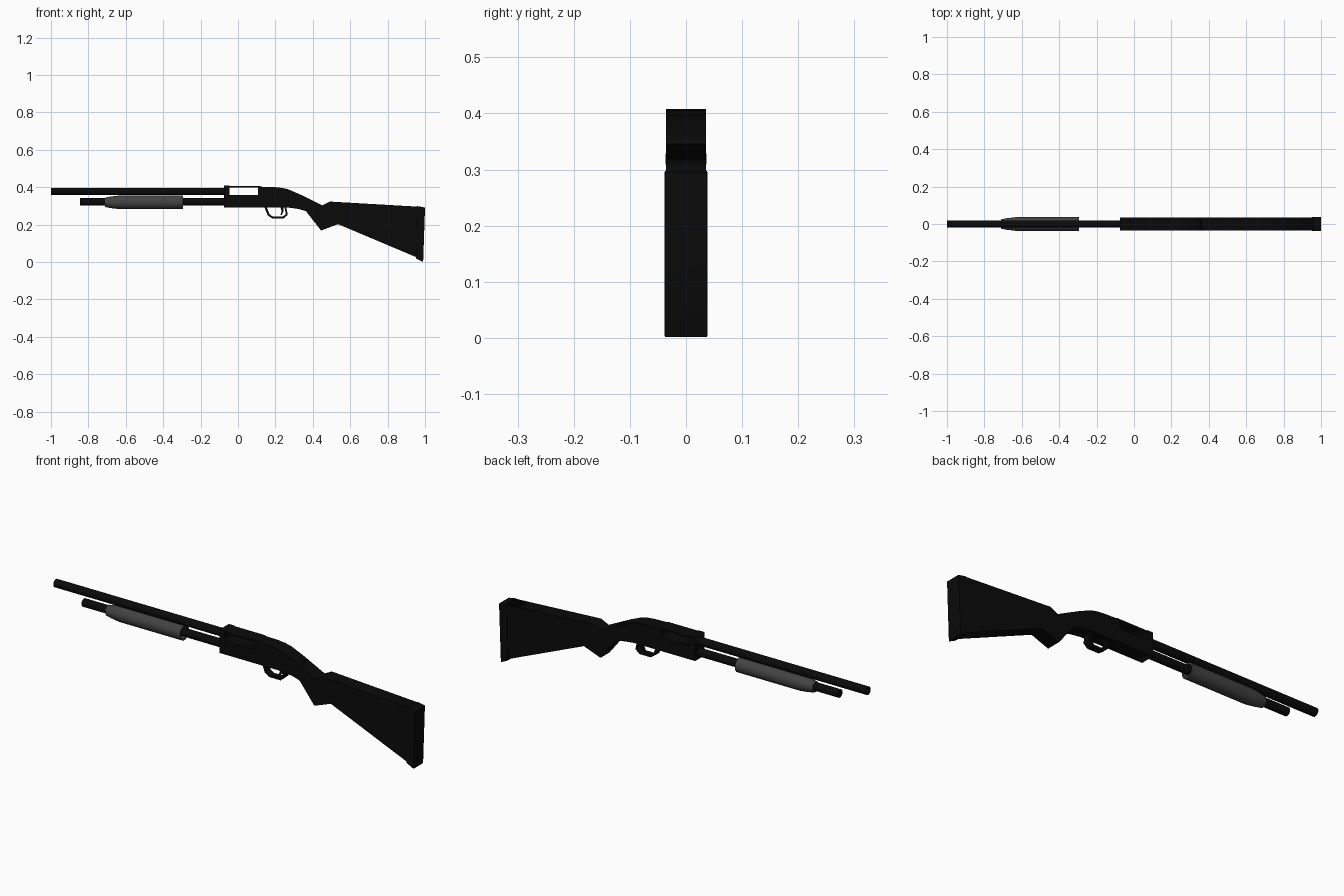
import bpy, bmesh
from math import pi, cos, sin

if "Cube" in bpy.data.objects:
    bpy.data.objects.remove(bpy.data.objects["Cube"])


def material(name, v):
    m = bpy.data.materials.new(name)
    m.diffuse_color = (v, v, v, 1)
    m.use_nodes = True
    m.node_tree.nodes["Principled BSDF"].inputs["Base Color"].default_value = m.diffuse_color
    return m


BLACK = material("black_finish", 0.003)
GREY = material("dark_grey_polymer", 0.055)


def slab(name, outlines, half_width, bevel=0.0):
    """Extrude side-view (x, z) outlines across y; later outlines are holes."""
    cu = bpy.data.curves.new(name, 'CURVE')
    cu.dimensions = '2D'
    cu.fill_mode = 'BOTH'
    cu.extrude = half_width
    for pts in outlines:
        sp = cu.splines.new('POLY')
        sp.points.add(len(pts) - 1)
        for p, (x, z) in zip(sp.points, pts):
            p.co = (x, z, 0, 1)
        sp.use_cyclic_u = True
    ob = bpy.data.objects.new(name, cu)
    ob.rotation_euler.x = pi / 2
    bpy.context.collection.objects.link(ob)
    bpy.ops.object.select_all(action='DESELECT')
    bpy.context.view_layer.objects.active = ob
    ob.select_set(True)
    bpy.ops.object.convert(target='MESH')
    ob = bpy.context.object
    ob.data.materials.clear()
    ob.data.materials.append(BLACK)
    bm = bmesh.new()
    bm.from_mesh(ob.data)
    bmesh.ops.remove_doubles(bm, verts=bm.verts, dist=1e-5)
    bmesh.ops.recalc_face_normals(bm, faces=bm.faces)
    bm.to_mesh(ob.data)
    bm.free()
    if bevel:
        b = ob.modifiers.new("edge_rounding", 'BEVEL')
        b.width, b.segments = bevel, 2
    return ob


def lathe(name, rings, z, mat, sides=12, y=0.0):
    """Closed loft of (x, radius) rings around an axis along x."""
    bm = bmesh.new()
    loops = []
    for x, r in rings:
        loops.append([bm.verts.new((x, y + r * cos(2 * pi * (i + .5) / sides),
                                    z + r * sin(2 * pi * (i + .5) / sides)))
                      for i in range(sides)])
    for a, b in zip(loops, loops[1:]):
        for i in range(sides):
            j = (i + 1) % sides
            bm.faces.new((a[i], a[j], b[j], b[i]))
    bm.faces.new(loops[0])
    bm.faces.new(loops[-1])
    bmesh.ops.recalc_face_normals(bm, faces=bm.faces)
    me = bpy.data.meshes.new(name)
    bm.to_mesh(me)
    bm.free()
    me.materials.append(mat)
    ob = bpy.data.objects.new(name, me)
    bpy.context.collection.objects.link(ob)
    bpy.context.view_layer.objects.active = ob
    bpy.ops.object.select_all(action='DESELECT')
    ob.select_set(True)
    bpy.ops.object.shade_smooth_by_angle(angle=pi / 5)
    return ob


# Barrel with a shallow bore, and the magazine tube below it
lathe("barrel", [(-0.94, 0.014), (-1, 0.014), (-1, 0.0205), (-0.05, 0.0205)], 0.377, BLACK)
lathe("magazine_tube", [(-0.845, 0.0205), (-0.05, 0.0205)], 0.322, BLACK)

# Sliding fore-end, tapered at the front and open at the rear
lathe("fore_end", [(-0.711, 0.026), (-0.68, 0.032), (-0.635, 0.0375), (-0.294, 0.0375),
                   (-0.294, 0.029), (-0.66, 0.021)], 0.319, GREY)

# Receiver with a through port
slab("receiver", [
    [(-0.075, 0.291), (0.267, 0.291), (0.32, 0.284), (0.363, 0.272), (0.363, 0.346),
     (0.33, 0.362), (0.267, 0.389), (0.235, 0.396), (0.197, 0.40), (0.13, 0.402),
     (0.12, 0.405), (-0.04, 0.405), (-0.045, 0.408), (-0.075, 0.408)],
    [(-0.045, 0.358), (-0.045, 0.397), (0.107, 0.397), (0.107, 0.358)]], 0.036)

# Grip and shoulder stock
slab("stock", [
    [(0.363, 0.272), (0.444, 0.168), (0.535, 0.202), (0.957, 0.024), (0.957, 0.296),
     (0.49, 0.323), (0.45, 0.303), (0.363, 0.346)]], 0.036)

# Butt pad
slab("butt_pad", [[(0.952, 0.019), (0.99, 0.0), (1.0, 0.291), (0.957, 0.299)]], 0.038, 0.003)

# Trigger guard loop and trigger
slab("trigger_guard", [
    [(0.14, 0.295), (0.158, 0.25), (0.182, 0.233), (0.245, 0.233), (0.266, 0.252), (0.258, 0.295)],
    [(0.155, 0.29), (0.168, 0.256), (0.186, 0.243), (0.24, 0.243), (0.256, 0.257), (0.249, 0.29)]],
    0.016)
slab("trigger", [
    [(0.225, 0.295), (0.242, 0.295), (0.243, 0.27), (0.233, 0.25), (0.226, 0.25), (0.234, 0.272)]],
    0.006)
